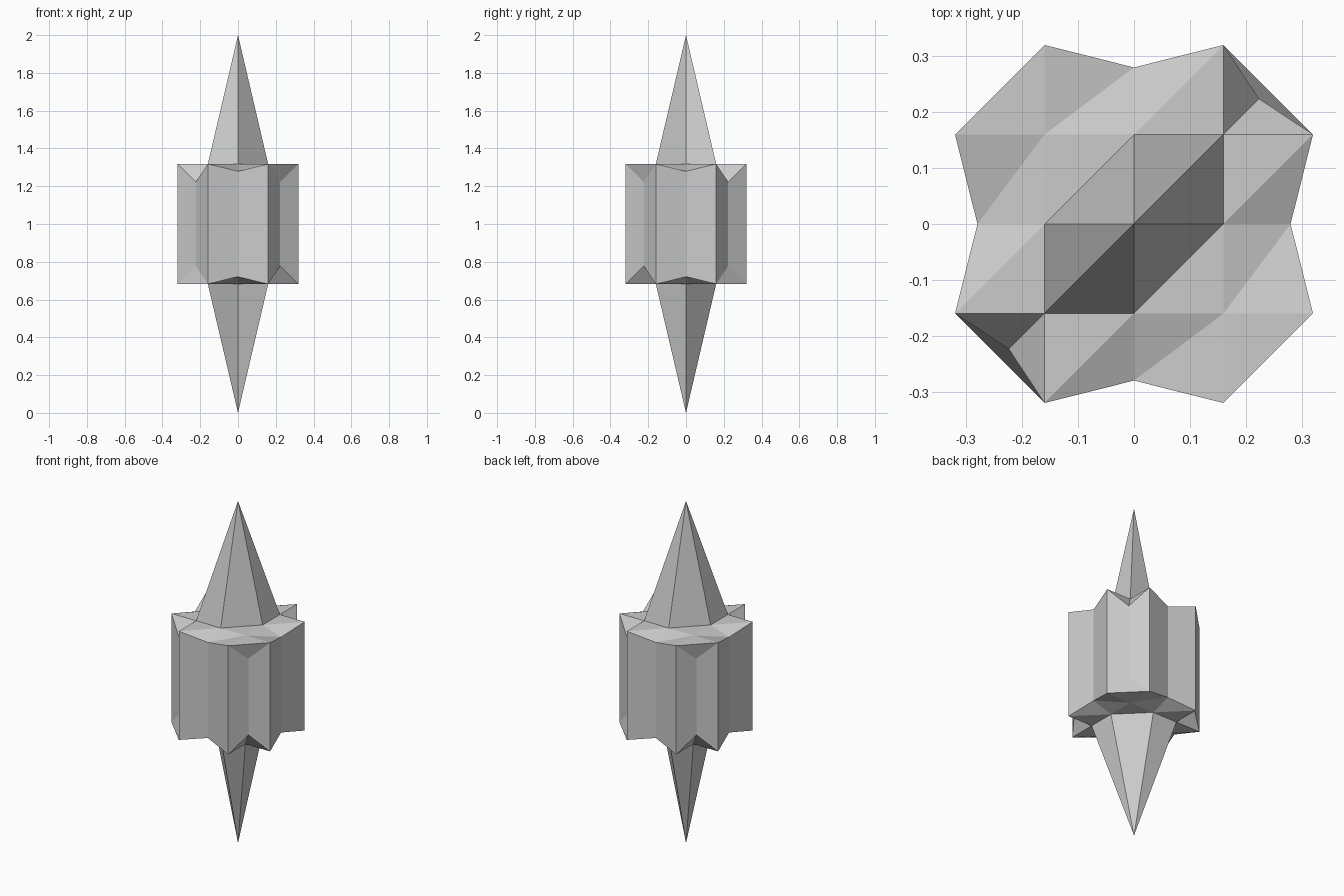
import bpy
import bmesh

if "Cube" in bpy.data.objects:
    bpy.data.objects.remove(bpy.data.objects["Cube"])

STEP = 0.1595     # grid spacing of the 4 x 4 caps
RIM = 0.318       # half height of the body
EDGE_MID = 0.279  # pinched middle of each cap edge
CORNER = 0.223    # pinched cap corners
CENTRE_Z = 1.0


def cap_point(i, j, side):
    """Point of the folded cap; side is 1 for top and -1 for bottom."""
    x, y, h = i * STEP, j * STEP, RIM
    if i == 0 and j == 0:                 # spike tip
        h = 1.0
    elif abs(i) == 2 and abs(j) == 2:     # corner notch
        x, y, h = i / 2 * CORNER, j / 2 * CORNER, CORNER
    elif abs(i) == 2 and j == 0:          # side notch
        x, h = i / 2 * EDGE_MID, EDGE_MID
    elif abs(j) == 2 and i == 0:
        y, h = j / 2 * EDGE_MID, EDGE_MID
    return x, y, CENTRE_Z + side * h


bm = bmesh.new()
grid = range(-2, 3)
caps = {s: {(i, j): bm.verts.new(cap_point(i, j, s)) for i in grid for j in grid}
        for s in (1, -1)}

# Spiked caps, with mirrored diagonals on the underside
for side, v in caps.items():
    for i in range(-2, 2):
        for j in range(-2, 2):
            a, b, c, d = v[i, j], v[i + 1, j], v[i + 1, j + 1], v[i, j + 1]
            tris = ((a, b, c), (a, c, d)) if side == 1 else ((a, b, d), (b, c, d))
            for t in tris:
                bm.faces.new(t)

# Fluted walls joining the two rims
rim = ([(i, -2) for i in range(-2, 2)] + [(2, j) for j in range(-2, 2)]
       + [(i, 2) for i in range(2, -2, -1)] + [(-2, j) for j in range(2, -2, -1)])
for p, q in zip(rim, rim[1:] + rim[:1]):
    bm.faces.new((caps[-1][p], caps[-1][q], caps[1][q], caps[1][p]))

bmesh.ops.recalc_face_normals(bm, faces=bm.faces)
mesh = bpy.data.meshes.new("spiked_crystal")
bm.to_mesh(mesh)
bm.free()
bpy.context.collection.objects.link(bpy.data.objects.new("spiked_crystal", mesh))
